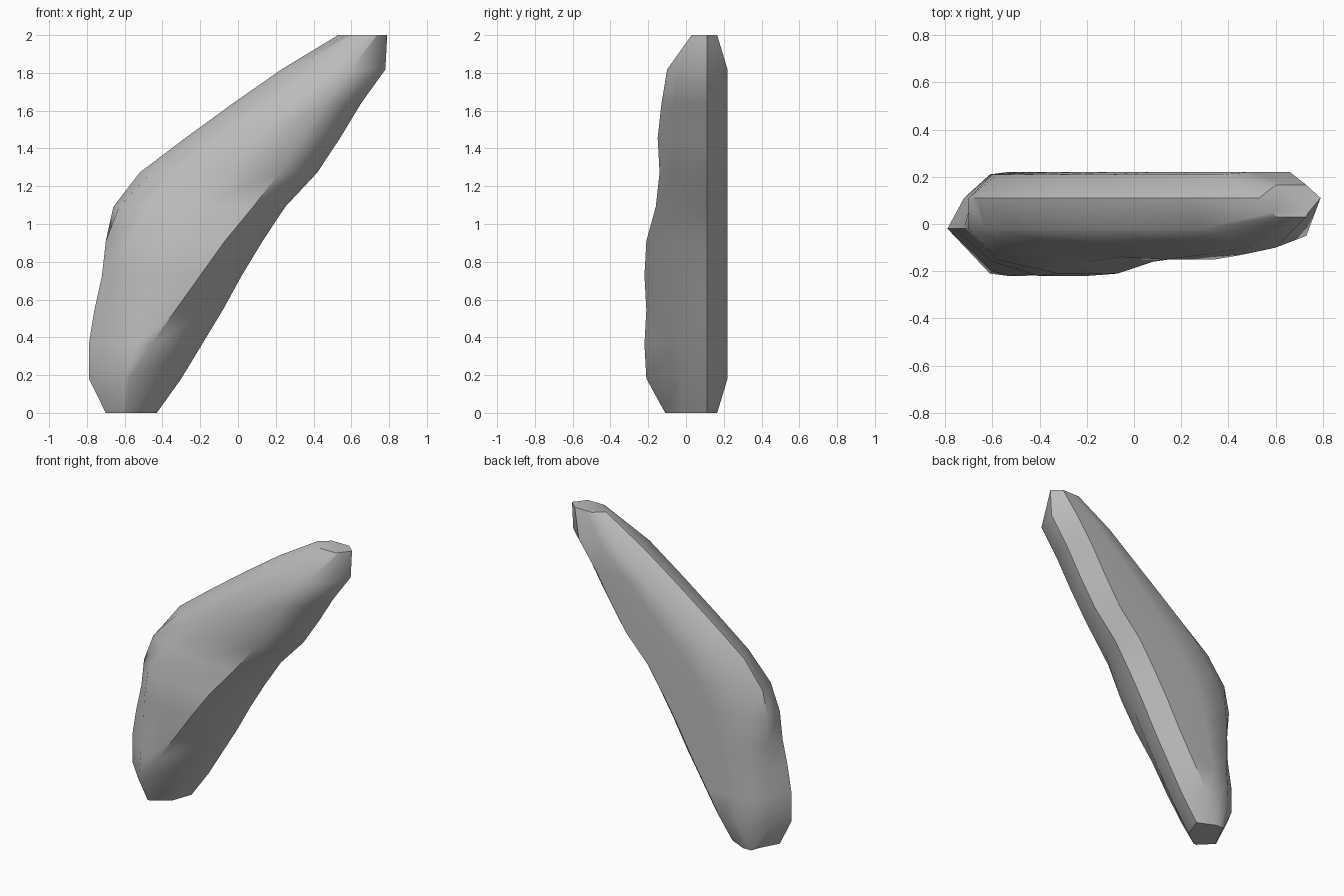
import bpy
import bmesh
import math

cube = bpy.data.objects.get("Cube")
if cube:
    bpy.data.objects.remove(cube, do_unlink=True)

# Plain grey stone colour
stone = bpy.data.materials.new("stone grey")
stone.use_nodes = True
grey = (0.5, 0.5, 0.5, 1)
stone.diffuse_color = grey
stone.node_tree.nodes["Principled BSDF"].inputs["Base Color"].default_value = grey

# Evenly stacked layers: left edge, front crease left, front crease right, right edge, front depth
layers = [
    (-.70, -.61, -.59, -.43, -.11),
    (-.79, -.61, -.58, -.30, -.21),
    (-.79, -.60, -.46, -.19, -.22),
    (-.76, -.60, -.33, -.08, -.21),
    (-.72, -.60, -.20, .02, -.22),
    (-.70, -.58, -.07, .13, -.21),
    (-.66, -.48, .08, .25, -.16),
    (-.52, -.33, .22, .42, -.14),
    (-.28, -.10, .34, .54, -.15),
    (-.03, .14, .46, .65, -.13),
    (.23, .38, .60, .78, -.10),
    (.53, .60, .73, .79, .03),
]
step = 2 / (len(layers) - 1)
turn = 5  # layer where the lean becomes steeper
back_edge = .11


def clamp(value, low=0, high=1):
    return max(low, min(high, value))


def cross_section(index, left, crease_left, crease_right, right, depth):
    """Return the outline of one layer, running round from the left edge."""
    z = index * step
    last = index == len(layers) - 1
    end = last or index == 0
    back = .165 if end else .22
    back_left = .165 if end else .21
    bevel = .06 if last else .12
    inner = .05
    soften = 0 if last else clamp(.02 * (index - 1), 0, .06)
    front_edge = -.03 if index < turn else -.05
    edge = max(front_edge, depth + .02)
    left_front = left + .06 * clamp((index - turn) / 2)
    left_back = left + .07 * clamp((turn - index) / 2)
    front_middle = (crease_left + crease_right) / 2
    back_right = right - bevel
    back_middle = crease_left + (back_right - crease_left) * .4
    outline = [
        (left_front, max(-.02, edge)),
        (crease_left, depth + soften),
        (front_middle, depth),
        (crease_right, depth),
        (right - inner, edge),
        (right, back_edge),
        (back_right, back),
        (back_middle, back),
        (crease_left, back_left),
        (left_back, back_edge),
    ]
    return [(x, y, z) for x, y in outline]


# Loft the leaning stone through its layers
bm = bmesh.new()
rings = [[bm.verts.new(p) for p in cross_section(i, *layer)]
         for i, layer in enumerate(layers)]
for lower, upper in zip(rings, rings[1:]):
    count = len(lower)
    for k in range(count):
        n = (k + 1) % count
        bm.faces.new((lower[k], lower[n], upper[n], upper[k]))
bm.faces.new(list(reversed(rings[0])))
bm.faces.new(rings[-1])
bmesh.ops.recalc_face_normals(bm, faces=bm.faces)

mesh = bpy.data.meshes.new("leaning_stone")
bm.to_mesh(mesh)
bm.free()
mesh.materials.append(stone)
rock = bpy.data.objects.new("leaning_stone", mesh)
bpy.context.collection.objects.link(rock)

# Smooth shading with crisp ridges
bpy.ops.object.select_all(action="DESELECT")
rock.select_set(True)
bpy.context.view_layer.objects.active = rock
bpy.ops.object.shade_smooth_by_angle(angle=math.radians(44))
